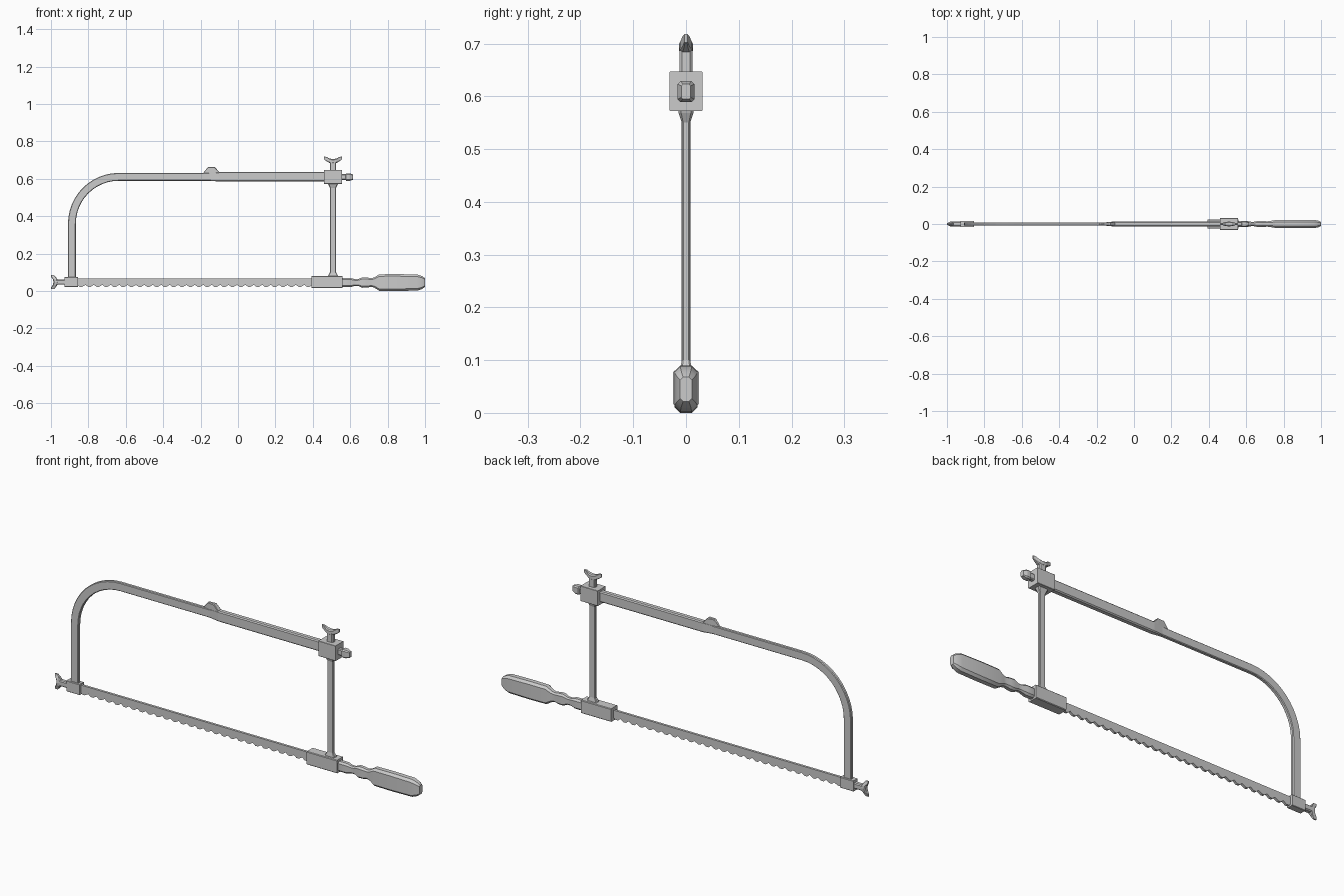
import bpy, bmesh
from math import sin, cos, pi

if "Cube" in bpy.data.objects:
    bpy.data.objects.remove(bpy.data.objects["Cube"])


def finish(name, bm, smooth=False):
    bmesh.ops.recalc_face_normals(bm, faces=bm.faces)
    me = bpy.data.meshes.new(name)
    bm.to_mesh(me)
    bm.free()
    ob = bpy.data.objects.new(name, me)
    bpy.context.collection.objects.link(ob)
    if smooth:
        bpy.ops.object.select_all(action='DESELECT')
        ob.select_set(True)
        bpy.context.view_layer.objects.active = ob
        bpy.ops.object.shade_smooth_by_angle(angle=pi / 6)
    return ob


def loft(name, stations, c=0.35, smooth=False):
    """Eight-sided sections (x, z, half height, half depth, angle of travel) joined in a row."""
    bm = bmesh.new()
    rings = []
    for x, z, hu, hv, a in stations:
        k = c * min(hu, hv)
        sec = [(hu, hv - k), (hu - k, hv), (k - hu, hv), (-hu, hv - k),
               (-hu, k - hv), (k - hu, -hv), (hu - k, -hv), (hu, k - hv)]
        rings.append([bm.verts.new((x - sin(a) * u, v, z + cos(a) * u)) for u, v in sec])
    for r, s in zip(rings, rings[1:]):
        for i in range(8):
            j = (i + 1) % 8
            bm.faces.new((r[i], r[j], s[j], s[i]))
    bm.faces.new(rings[0])
    bm.faces.new(rings[-1])
    return finish(name, bm, smooth)


def along_x(name, z, pts, **kw):
    return loft(name, [(x, z, hz, hy, 0) for x, hz, hy in pts], **kw)


def box(name, x0, x1, z0, z1, hy, c=0.08):
    return along_x(name, (z0 + z1) / 2, [(x0, (z1 - z0) / 2, hy), (x1, (z1 - z0) / 2, hy)], c=c)


def wing_nut(name, x, z, angle, s, stem):
    """Stem plus two flared ears, built upright then turned about y."""
    half = [(0.047, 0.063, 0.008, 0.003), (0.034, 0.058, 0.012, 0.006),
            (0.018, 0.049, 0.012, 0.011)]
    pts = [(-h[0],) + h[1:] for h in half] + [(0, 0.046, 0.012, 0.013)] + half[::-1]
    ears = loft(name + "_ears", [(p[0] * s, p[1] * s, p[2] * s, p[3] * s, 0) for p in pts], c=0.4)
    post = loft(name + "_stem", [(0, -0.005, stem, 0.012 * s, pi / 2),
                                 (0, 0.045 * s, stem, 0.012 * s, pi / 2)])
    for ob in (ears, post):
        ob.location = (x, 0, z)
        ob.rotation_euler = (0, angle, 0)


# Bent front frame bar
path = [(-0.888, 0.06, pi / 2)]
for i in range(13):
    t = i / 12 * pi / 2
    path.append((-0.638 - 0.25 * cos(t), 0.36 + 0.25 * sin(t), pi / 2 - t))
path.append((-0.12, 0.61, 0))
loft("frame_bow", [(x, z, 0.021, 0.009, a) for x, z, a in path])

# Rear sleeve, its catch and the protruding tail
along_x("frame_sleeve", 0.611, [(-0.15, 0.022, 0.009), (-0.10, 0.026, 0.014), (0.47, 0.026, 0.014)])
loft("sleeve_catch", [(-0.185, 0.628, 0.004, 0.004, 0), (-0.16, 0.642, 0.021, 0.007, 0),
                      (-0.125, 0.642, 0.021, 0.011, 0), (-0.098, 0.626, 0.008, 0.013, 0)])
along_x("sleeve_tail", 0.609, [(0.55, 0.015, 0.011), (0.575, 0.015, 0.011), (0.578, 0.02, 0.016),
                               (0.597, 0.02, 0.016), (0.615, 0.014, 0.009)])

# Clamp with its screw
box("top_clamp", 0.461, 0.555, 0.572, 0.647, 0.031, c=0.04)
wing_nut("top_wing_nut", 0.508, 0.647, 0, 1, 0.017)

# Rear post with flared ends
loft("rear_post", [(0.508, z, hx, hy, pi / 2) for z, hx, hy in
                   [(0.075, 0.027, 0.012), (0.085, 0.025, 0.011), (0.10, 0.016, 0.008),
                    (0.55, 0.016, 0.008), (0.568, 0.025, 0.014), (0.575, 0.027, 0.015)]])

# Blade holders and tension screw
box("rear_blade_holder", 0.393, 0.558, 0.015, 0.08, 0.025, c=0.12)
box("front_blade_holder", -0.927, -0.855, 0.021, 0.074, 0.017, c=0.12)
wing_nut("tension_wing_nut", -0.927, 0.0475, -pi / 2, 1.03, 0.014)
# bring the ears to the left limit
bpy.data.objects["tension_wing_nut_ears"].scale.x = 0.78

# Toothed blade
bm = bmesh.new()
n, x0, x1 = 28, -0.86, 0.40
step = (x1 - x0) / n
top, low = [], []
for i in range(n):
    for f, z in ((0, 0.033), (0.3, 0.022), (0.6, 0.022)):
        low.append((x0 + (i + f) * step, z))
low.append((x1, 0.033))
cols = [[bm.verts.new((x, y, h)) for y, h in ((-0.006, z), (-0.006, 0.067), (0.006, 0.067), (0.006, z))]
        for x, z in low]
for a, b in zip(cols, cols[1:]):
    for i in range(4):
        j = (i + 1) % 4
        bm.faces.new((a[i], a[j], b[j], b[i]))
bm.faces.new(cols[0])
bm.faces.new(cols[-1])
finish("saw_blade", bm)

# Turned neck and shaped grip
along_x("handle", 0.045, [(0.55, 0.022, 0.013), (0.565, 0.025, 0.017), (0.60, 0.025, 0.017),
                          (0.625, 0.018, 0.012), (0.642, 0.018, 0.012), (0.665, 0.028, 0.017),
                          (0.69, 0.027, 0.017), (0.712, 0.023, 0.014), (0.728, 0.027, 0.016),
                          (0.755, 0.044, 0.021), (0.85, 0.045, 0.022), (0.96, 0.043, 0.022),
                          (0.985, 0.034, 0.018), (1.0, 0.023, 0.011)], c=0.5, smooth=True)
